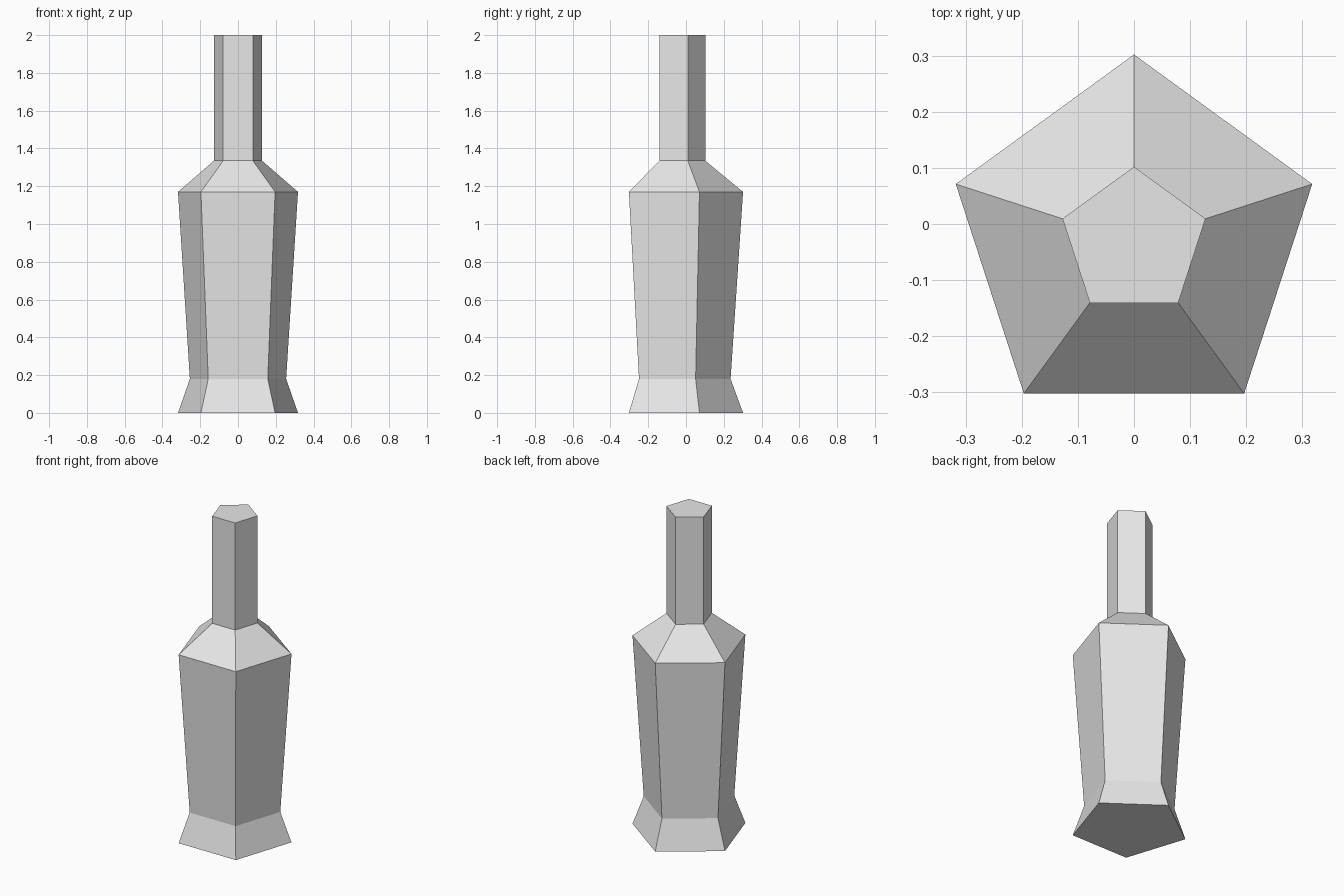
import bpy
import bmesh
from math import cos, sin, pi

SIDES = 5
CENTRE_Y = -0.032

# Remove the default cube
cube = bpy.data.objects.get("Cube")
if cube:
    bpy.data.objects.remove(cube, do_unlink=True)

# Plain grey material
grey = bpy.data.materials.new("light_grey")
grey.use_nodes = True
colour = (0.8, 0.8, 0.8, 1)
grey.diffuse_color = colour
grey.node_tree.nodes["Principled BSDF"].inputs["Base Color"].default_value = colour

# Bottle profile, bottom to top: (radius, height)
profile = [
    (0.334, 0.0),    # flared foot
    (0.268, 0.18),   # waist above the foot
    (0.334, 1.17),   # shoulder
    (0.134, 1.335),  # neck base
    (0.134, 2.0),    # neck top
]


def ring(bm, radius, z):
    """Pentagon with one corner pointing to the back."""
    angles = [pi / 2 + 2 * pi * i / SIDES for i in range(SIDES)]
    return [bm.verts.new((radius * cos(a), CENTRE_Y + radius * sin(a), z))
            for a in angles]


# Five-sided bottle: stacked rings, joined and capped
bm = bmesh.new()
rings = [ring(bm, r, z) for r, z in profile]
for low, high in zip(rings, rings[1:]):
    for i in range(SIDES):
        j = (i + 1) % SIDES
        bm.faces.new((low[i], low[j], high[j], high[i]))
bm.faces.new(rings[0][::-1])
bm.faces.new(rings[-1])
bmesh.ops.recalc_face_normals(bm, faces=bm.faces)

mesh = bpy.data.meshes.new("bottle")
bm.to_mesh(mesh)
bm.free()
mesh.materials.append(grey)
bottle = bpy.data.objects.new("bottle", mesh)
bpy.context.collection.objects.link(bottle)
